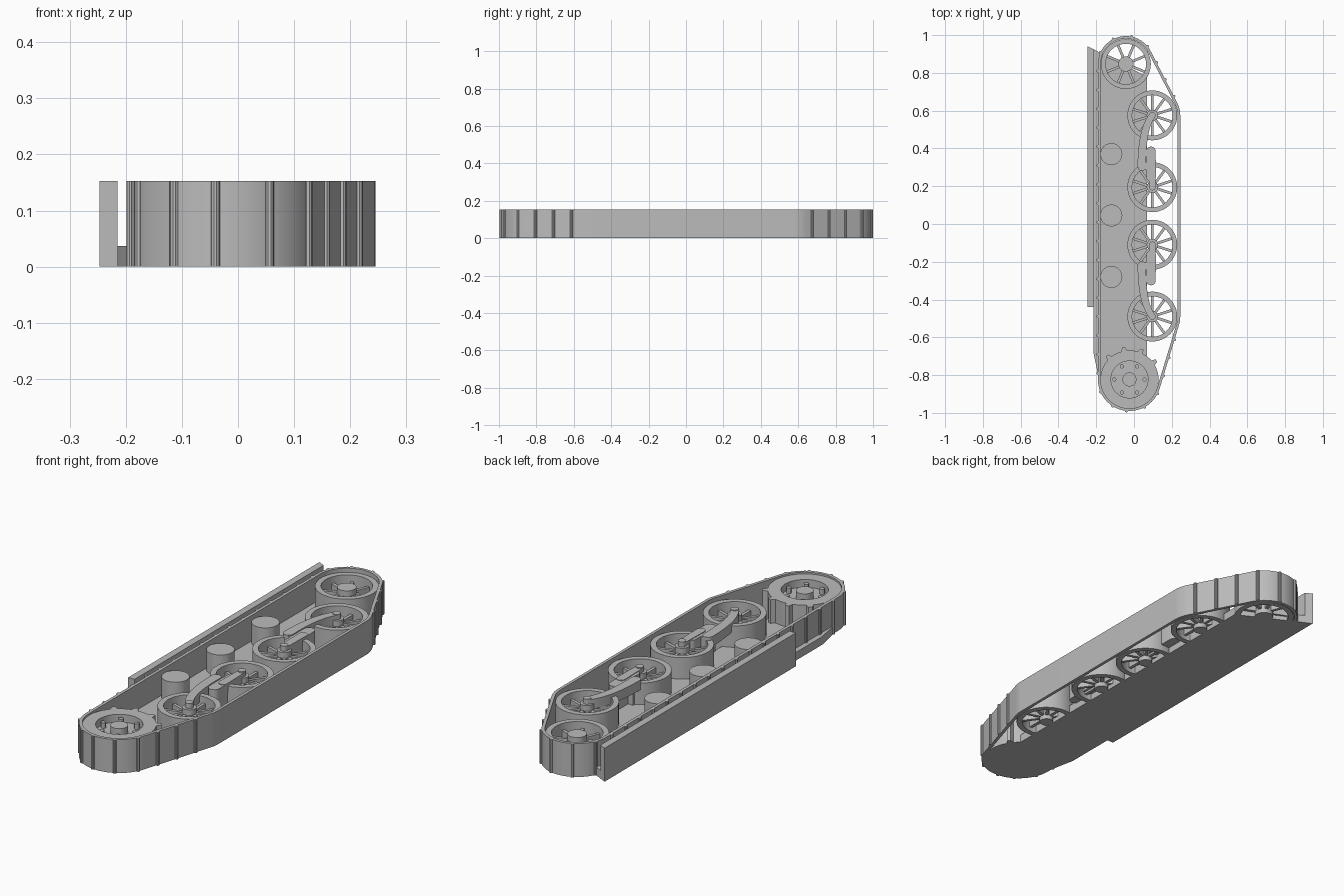
import bpy, bmesh, math
from mathutils import Vector, geometry

if "Cube" in bpy.data.objects:
    bpy.data.objects.remove(bpy.data.objects["Cube"])

grey = bpy.data.materials.new("plain grey")
grey.use_nodes = True
grey.diffuse_color = (0.5, 0.5, 0.5, 1)
grey.node_tree.nodes["Principled BSDF"].inputs["Base Color"].default_value = (0.5, 0.5, 0.5, 1)

TOP = 0.153
parts = []


def finish(name, verts, faces):
    mesh = bpy.data.meshes.new(name)
    mesh.from_pydata(verts, [], faces)
    bm = bmesh.new()
    bm.from_mesh(mesh)
    bmesh.ops.recalc_face_normals(bm, faces=bm.faces)
    bm.to_mesh(mesh)
    bm.free()
    mesh.materials.append(grey)
    obj = bpy.data.objects.new(name, mesh)
    bpy.context.collection.objects.link(obj)
    parts.append(obj)
    return obj


def prism(name, outline, z0, z1):
    """Vertical extrusion of a flat outline."""
    n = len(outline)
    verts = [(p[0], p[1], z) for z in (z0, z1) for p in outline]
    faces = [(i, (i + 1) % n, n + (i + 1) % n, n + i) for i in range(n)]
    return finish(name, verts, faces + [range(n), range(n, 2 * n)])


def circle(c, r, n=48):
    return [(c[0] + r * math.cos(math.tau * i / n), c[1] + r * math.sin(math.tau * i / n))
            for i in range(n)]


def ring_solid(name, loops, closed):
    """Skin stacked loops of (x, y, z); closed joins last loop to first, else caps."""
    n, m = len(loops[0]), len(loops)
    faces = [(k * n + i, k * n + (i + 1) % n, (k + 1) % m * n + (i + 1) % n, (k + 1) % m * n + i)
             for k in range(m if closed else m - 1) for i in range(n)]
    if not closed:
        faces += [range(n), range((m - 1) * n, m * n)]
    return finish(name, [v for loop in loops for v in loop], faces)


def lathe(name, c, profile, closed=False):
    return ring_solid(name, [[(x, y, z) for x, y in circle(c, r)] for r, z in profile], closed)


def bar(name, path, w0, w1, z0, z1):
    """Bar following a path, with tapering width and rounded ends."""
    pts = [Vector(p) for p in path]
    left, right = [], []
    for i, p in enumerate(pts):
        t = (pts[min(i + 1, len(pts) - 1)] - pts[max(i - 1, 0)]).normalized()
        side = Vector((-t.y, t.x)) * (w0 + (w1 - w0) * i / (len(pts) - 1)) / 2
        left.append(p + side)
        right.append(p - side)

    def cap(c, start):
        d = start - c
        return [c + Vector((d.x * math.cos(a) + d.y * math.sin(a), d.y * math.cos(a) - d.x * math.sin(a)))
                for a in (math.pi * k / 8 for k in range(1, 8))]
    outline = left + cap(pts[-1], left[-1]) + right[::-1] + cap(pts[0], right[0])
    return prism(name, outline, z0, z1)


def spoked_wheel(name, c, spokes, hub):
    lathe(name + "_rim", c, [(0.132, 0), (0.132, 0.135), (0.107, 0.135), (0.107, 0)], True)
    lathe(name + "_hub", c, [(hub, 0), (hub, 0.13)])
    for k in range(spokes):
        a = math.tau * (k + 0.5) / spokes
        d, s = Vector((math.cos(a), math.sin(a))), Vector((-math.sin(a), math.cos(a))) * 0.007
        p, q = Vector(c) + d * 0.02, Vector(c) + d * 0.115
        prism(f"{name}_spoke_{k}", [p - s, q - s, q + s, p + s], 0.02, 0.105)


sprocket, idler = (-0.024, -0.823), (-0.043, 0.847)
WX, MID = 0.097, 0.0425
road = [(WX, 0.575), (WX, 0.195), (WX, -0.11), (WX, -0.49)]

# Hull plate and outer rail
prism("base_plate", [(-0.215, 0.925), (-0.215, -0.68), (-0.175, -0.87), (0.07, -0.87), (0.07, 0.78)], 0, 0.037)
prism("side_rail", [(-0.247, 0.941), (-0.247, -0.44), (-0.215, -0.44), (-0.215, 0.925)], 0, TOP)

# Track belt wrapped around the end wheels
outer, inner = [], []
for c, r in ((sprocket, 0.167), (idler, 0.148), (road[0], 0.148), (road[3], 0.148)):
    outer += circle(c, r, 64)
    inner += circle(c, r - 0.014, 64)
order = geometry.convex_hull_2d([Vector(p) for p in outer])
start = min(range(len(order)), key=lambda i: (Vector(outer[order[i]]) - Vector((-0.035, -0.99))).length)
order = order[start:] + order[:start]
belt = [outer[i] for i in order]
lining = [inner[i] for i in order]
ring_solid("track_belt", [[(x, y, z) for x, y in loop] for loop, z in
                          ((belt, 0), (belt, TOP), (lining, TOP), (lining, 0))], True)

# Rounded cleats spaced along the belt, none on the long outer run
step, travelled, count = 0.1, 0.0, 0
for a, b in zip(belt, belt[1:] + belt[:1]):
    a, b = Vector(a), Vector(b)
    length = (b - a).length
    while count * step < travelled + length:
        p = a.lerp(b, (count * step - travelled) / length)
        count += 1
        if p.x < 0.235:
            prism(f"cleat_{count}", circle(p, 0.008, 10), 0, TOP)
    travelled += length

# Drive sprocket with teeth, recessed face, bolts and hub
lathe("sprocket_disc", sprocket, [(0.154, 0), (0.154, 0.145), (0.098, 0.145), (0.098, 0.11)])
lathe("sprocket_hub", sprocket, [(0.037, 0.1), (0.037, 0.142)])
for k, p in enumerate(circle(sprocket, 0.08, 6)):
    prism(f"sprocket_bolt_{k}", circle(p, 0.011, 12), 0.1, 0.135)
for k in range(4):
    a = math.radians(35 + 32.7 * k)
    d, s = Vector((math.cos(a), math.sin(a))), Vector((-math.sin(a), math.cos(a)))
    c = Vector(sprocket)
    prism(f"sprocket_tooth_{k}", [c + d * 0.145 - s * 0.018, c + d * 0.174 - s * 0.008,
                                  c + d * 0.174 + s * 0.008, c + d * 0.145 + s * 0.018], 0, 0.145)

# Idler and road wheels
spoked_wheel("idler", idler, 8, 0.04)
for k, c in enumerate(road):
    spoked_wheel(f"road_wheel_{k}", c, 10, 0.03)

# Return roller posts
for k, y in enumerate((0.37, 0.045, -0.28)):
    lathe(f"roller_post_{k}", (-0.12, y), [(0.058, 0.02), (0.058, 0.131)])

# Suspension arms, mirrored about the middle of the wheel row
for name, m in (("rear", 1), ("front", -1)):
    def at(x, y):
        return Vector((x, MID + m * (y - MID)))
    p0, p1, p2 = at(WX, 0.575), at(0.04, 0.5), at(0.042, 0.305)
    curve = [p0 * (1 - t) ** 2 + p1 * 2 * t * (1 - t) + p2 * t * t for t in (i / 12 for i in range(13))]
    bar(name + "_curved_arm", curve, 0.034, 0.046, 0.105, 0.15)
    bar(name + "_straight_arm", [at(WX, 0.195), at(WX, 0.33)], 0.034, 0.04, 0.105, 0.148)
    bar(name + "_arm_block", [at(0.09, 0.25), at(0.09, 0.385)], 0.05, 0.05, 0.03, 0.145)
    prism(name + "_arm_link", [at(0.04, 0.285), at(0.09, 0.285), at(0.09, 0.325), at(0.04, 0.325)], 0.03, 0.145)
    for k, y in enumerate((0.575, 0.195)):
        lathe(f"{name}_arm_pin_{k}", at(WX, y), [(0.017, 0.1), (0.017, TOP)])

# Smooth round walls, keep edges crisp
bpy.ops.object.select_all(action="DESELECT")
for obj in parts:
    obj.select_set(True)
bpy.context.view_layer.objects.active = parts[0]
bpy.ops.object.shade_smooth_by_angle(angle=math.radians(30))
